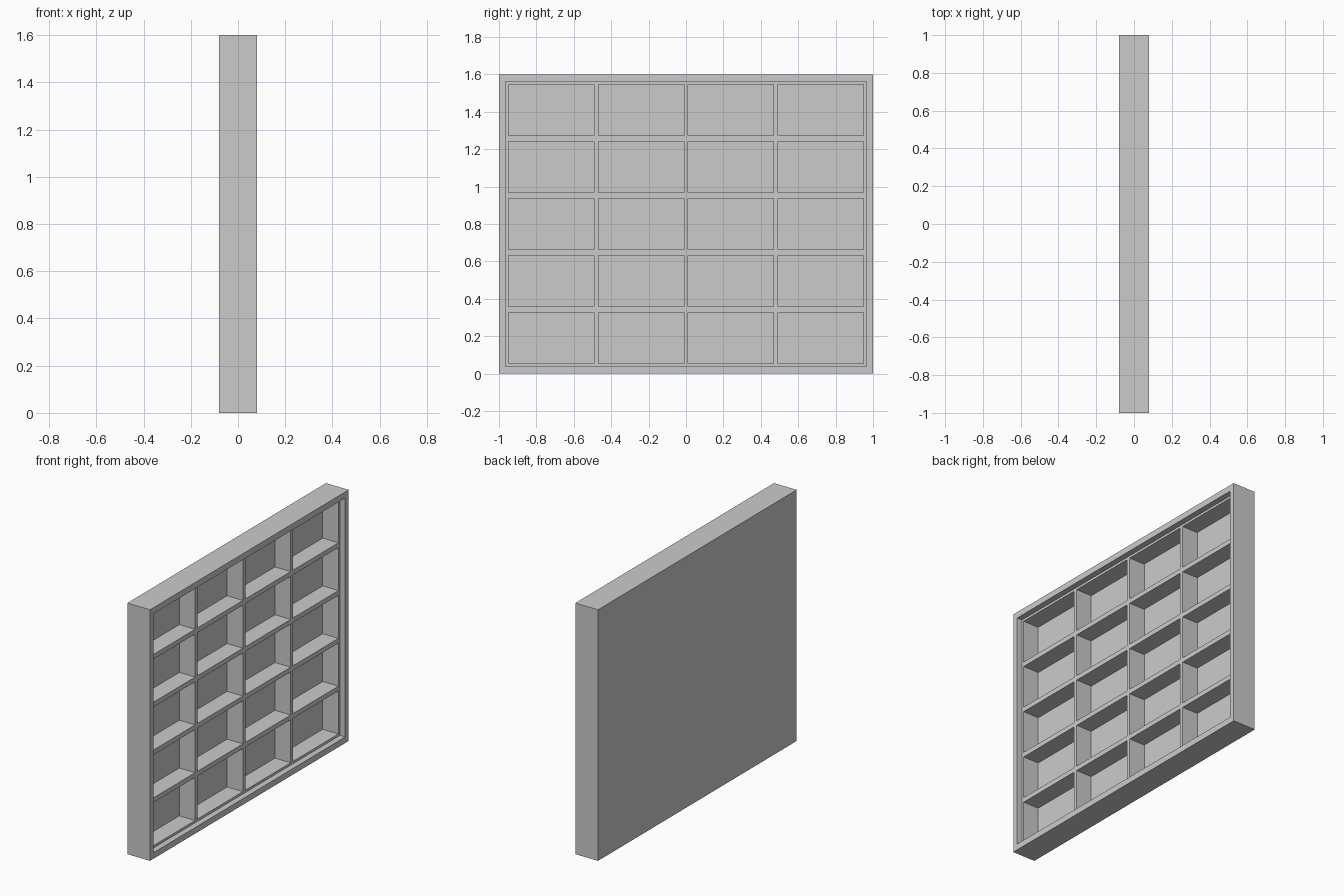
import bpy, bmesh
from mathutils import Matrix, Vector

if "Cube" in bpy.data.objects:
    bpy.data.objects.remove(bpy.data.objects["Cube"])


def boxes(name, specs):
    """One object made of separate boxes, each given as (low corner, high corner)."""
    bm = bmesh.new()
    for lo, hi in specs:
        lo, hi = Vector(lo), Vector(hi)
        m = Matrix.Translation((lo + hi) / 2) @ Matrix.Diagonal((*(hi - lo), 1))
        bmesh.ops.create_cube(bm, size=1, matrix=m)
    me = bpy.data.meshes.new(name)
    bm.to_mesh(me)
    bm.free()
    ob = bpy.data.objects.new(name, me)
    bpy.context.collection.objects.link(ob)
    return ob


def carve(target, cutter):
    """Subtract the cutter, apply the result and remove the cutter."""
    cutter.hide_render = True
    mod = target.modifiers.new(cutter.name, 'BOOLEAN')
    mod.operation, mod.solver, mod.object = 'DIFFERENCE', 'EXACT', cutter
    bpy.context.view_layer.objects.active = target
    bpy.ops.object.modifier_apply(modifier=mod.name)
    bpy.data.objects.remove(cutter)


X, MID = 0.08, 0.80          # half thickness, mid height
LEDGE, FLOOR = 0.043, -0.068   # grid front and compartment back
COLS, ROWS = 4, 5
PITCH_Y, PITCH_Z = 0.481, 0.3045
CELL_Y, CELL_Z = 0.457, 0.274

# Solid tray with a flat back
tray = boxes("compartment_tray", [((-X, -1, 0), (X, 1, 2 * MID))])

# Shallow recess inside the outer rim
carve(tray, boxes("rim_recess", [((LEDGE, -0.965, MID - 0.761), (X + 0.1, 0.965, MID + 0.761))]))

# Regular grid of deep compartments
cells = []
for c in range(COLS):
    for r in range(ROWS):
        y = (c - (COLS - 1) / 2) * PITCH_Y
        z = MID + (r - (ROWS - 1) / 2) * PITCH_Z
        cells.append(((FLOOR, y - CELL_Y / 2, z - CELL_Z / 2),
                      (X + 0.1, y + CELL_Y / 2, z + CELL_Z / 2)))
carve(tray, boxes("compartment_cutters", cells))
